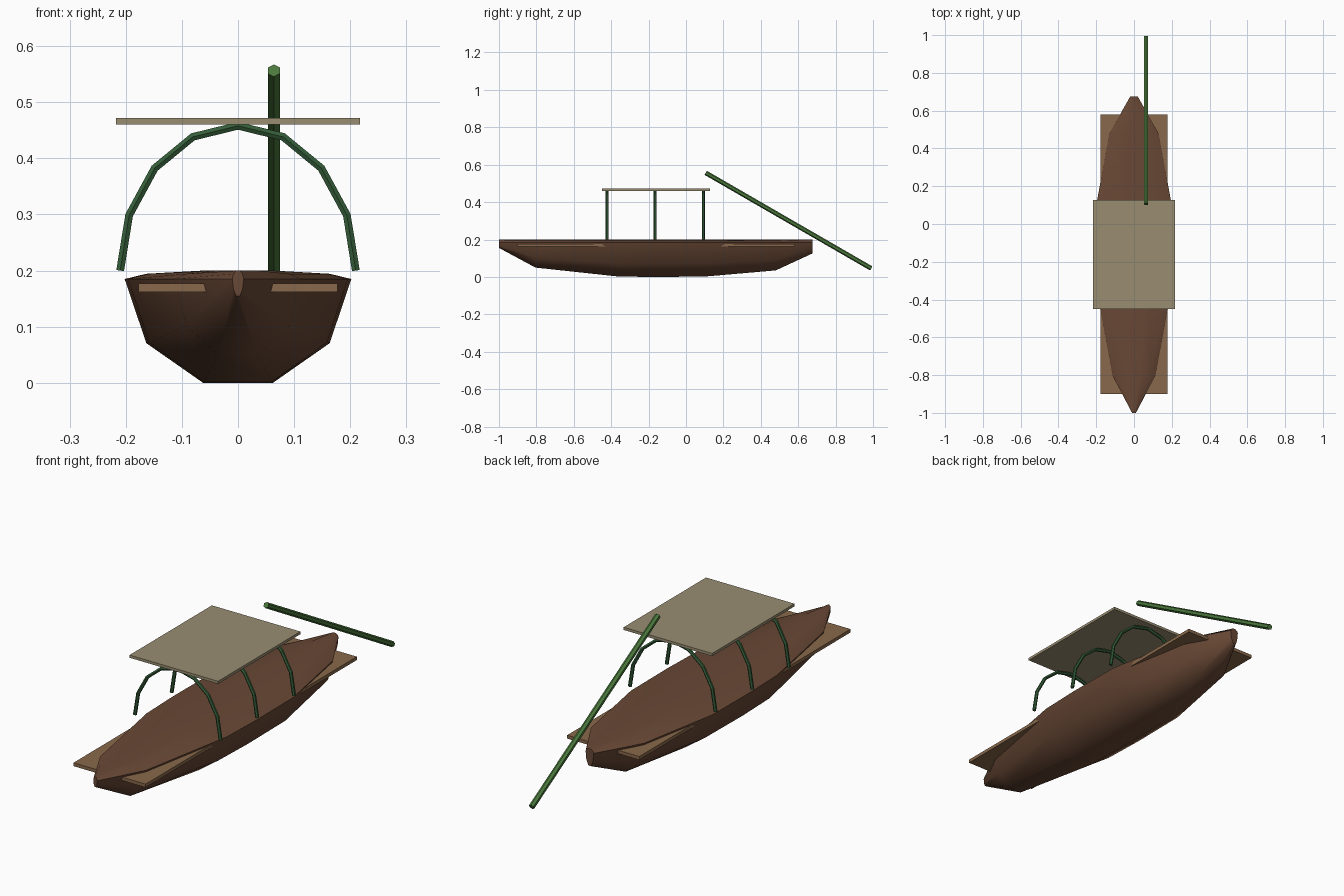
import bpy, bmesh, math

if "Cube" in bpy.data.objects:
    bpy.data.objects.remove(bpy.data.objects["Cube"])


def material(name, rgb):
    m = bpy.data.materials.new(name)
    m.diffuse_color = (*rgb, 1)
    m.use_nodes = True
    m.node_tree.nodes["Principled BSDF"].inputs["Base Color"].default_value = m.diffuse_color
    return m


HULL = material("dark_wood", (0.14, 0.065, 0.036))
PLANK = material("plank_wood", (0.25, 0.14, 0.07))
CLOTH = material("canopy_mat", (0.32, 0.27, 0.17))
RIB = material("dark_bamboo", (0.035, 0.11, 0.04))
POLE = material("bamboo", (0.07, 0.19, 0.045))


def box(name, lo, hi, mat):
    bpy.ops.mesh.primitive_cube_add(size=1, location=[(a + b) / 2 for a, b in zip(lo, hi)])
    ob = bpy.context.object
    ob.name = name
    ob.scale = [b - a for a, b in zip(lo, hi)]
    ob.data.materials.append(mat)
    return ob


# Hull: ten-sided sections (y, half width, keel z) with a shallow crowned deck
stations = [(-1.0, 0.01, 0.155), (-0.805, 0.113, 0.05), (-0.36, 0.196, 0.002),
            (-0.165, 0.202, 0.0), (0.1, 0.2, 0.002), (0.48, 0.13, 0.035), (0.675, 0.02, 0.125)]
DECK_SIDE, DECK_MID = 0.185, 0.2
SIDES = 10
bm = bmesh.new()
rings = []
for y, w, keel in stations:
    ring = []
    for i in range(SIDES):
        a = 2 * math.pi * i / SIDES
        s = math.sin(a)
        height = (DECK_MID - DECK_SIDE) if s > 0 else (DECK_SIDE - keel)
        z = DECK_SIDE + s / math.sin(math.radians(72)) * height
        ring.append(bm.verts.new((w * math.cos(a), y, z)))
    rings.append(ring)
for r0, r1 in zip(rings, rings[1:]):
    for i in range(SIDES):
        j = (i + 1) % SIDES
        bm.faces.new((r0[i], r0[j], r1[j], r1[i]))
bm.faces.new(rings[0])
bm.faces.new(rings[-1])
bmesh.ops.recalc_face_normals(bm, faces=bm.faces[:])
mesh = bpy.data.meshes.new("hull")
bm.to_mesh(mesh)
bm.free()
mesh.materials.append(HULL)
hull = bpy.data.objects.new("hull", mesh)
bpy.context.collection.objects.link(hull)
bpy.ops.object.select_all(action='DESELECT')
hull.select_set(True)
bpy.context.view_layer.objects.active = hull
bpy.ops.object.shade_smooth_by_angle(angle=math.radians(45))

# Floor planking that shows beyond the narrow ends of the hull
box("floor_planking", (-0.177, -0.9, 0.162), (0.177, 0.58, 0.177), PLANK)

# Canopy sheet
box("canopy", (-0.217, -0.45, 0.46), (0.217, 0.127, 0.472), CLOTH)

# Canopy ribs: faceted half-ellipse hoops
for n, y in enumerate((-0.422, -0.165, 0.093)):
    curve = bpy.data.curves.new("rib_path", 'CURVE')
    curve.dimensions = '3D'
    curve.bevel_depth = 0.008
    curve.bevel_resolution = 1
    curve.use_fill_caps = True
    sp = curve.splines.new('POLY')
    sp.points.add(8)
    for k, p in enumerate(sp.points):
        a = math.pi * k / 8
        p.co = (0.21 * math.cos(a), y, 0.2 + 0.258 * math.sin(a), 1)
    sp.use_smooth = False
    curve.materials.append(RIB)
    rib = bpy.data.objects.new(f"canopy_rib_{n + 1}", curve)
    bpy.context.collection.objects.link(rib)
    bpy.ops.object.select_all(action='DESELECT')
    rib.select_set(True)
    bpy.context.view_layer.objects.active = rib
    bpy.ops.object.convert(target='MESH')

# Punting pole resting at a slant behind the canopy
bpy.ops.mesh.primitive_cylinder_add(vertices=6, radius=0.0125, depth=1.022,
                                    location=(0.064, 0.548, 0.301),
                                    rotation=(math.radians(60), 0, 0))
pole = bpy.context.object
pole.name = "punting_pole"
pole.data.materials.append(POLE)
